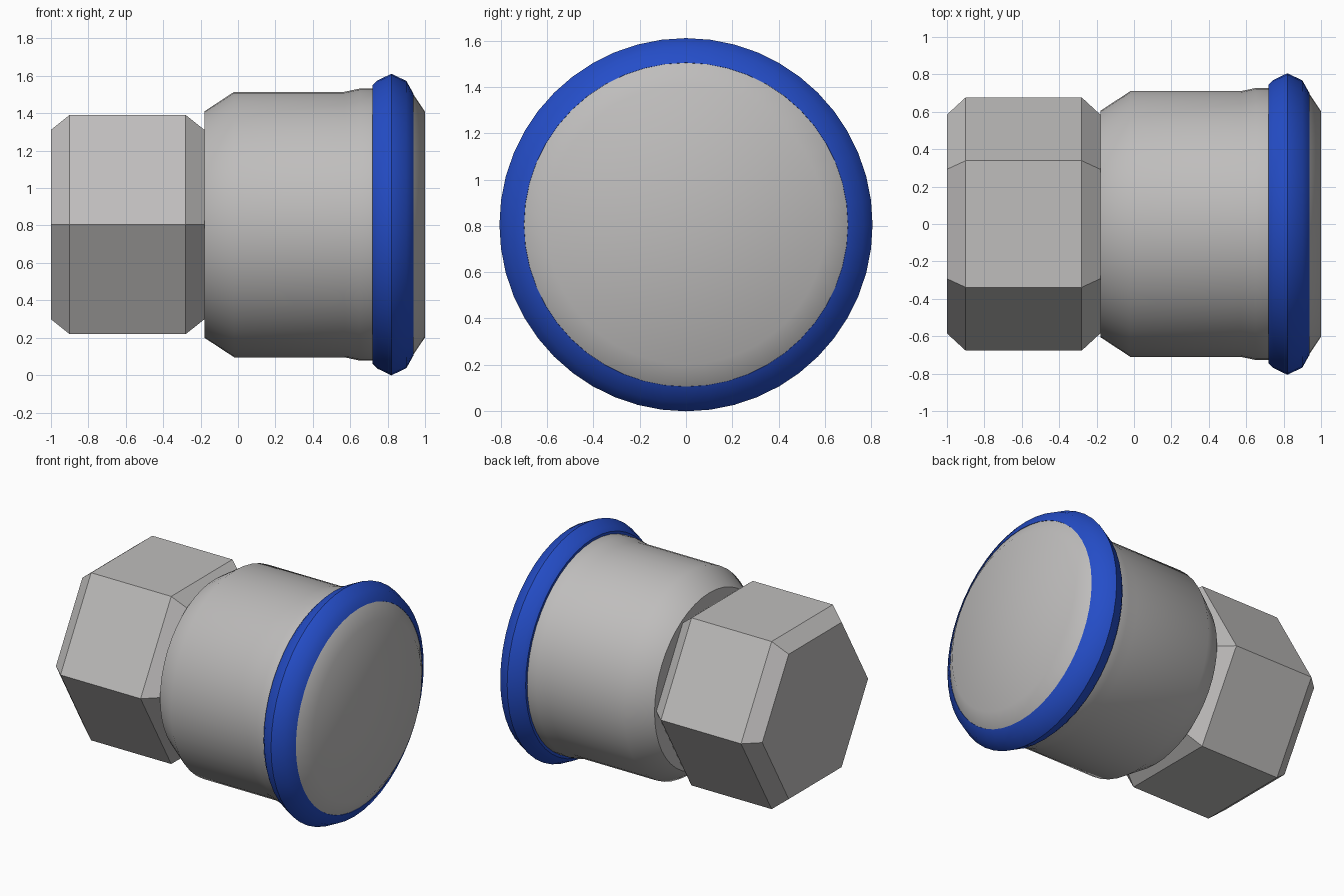
import bpy, bmesh, math

AXIS_Z = 0.805

cube = bpy.data.objects.get("Cube")
if cube:
    bpy.data.objects.remove(cube, do_unlink=True)


def material(name, rgb):
    mat = bpy.data.materials.new(name)
    mat.use_nodes = True
    mat.diffuse_color = (*rgb, 1)
    mat.node_tree.nodes["Principled BSDF"].inputs["Base Color"].default_value = (*rgb, 1)
    return mat


def lathe(name, profile, sides, mat, closed=False, smooth=True):
    """Revolve (x, radius) points about the x axis; open profiles get end caps."""
    bm = bmesh.new()
    rings = []
    for x, r in profile:
        angles = [2 * math.pi * i / sides for i in range(sides)]
        rings.append([bm.verts.new((x, r * math.cos(a), r * math.sin(a))) for a in angles])
    pairs = list(zip(rings, rings[1:]))
    if closed:
        pairs.append((rings[-1], rings[0]))
    else:
        bm.faces.new(rings[0])
        bm.faces.new(rings[-1])
    for a, b in pairs:
        for i in range(sides):
            j = (i + 1) % sides
            bm.faces.new((a[i], a[j], b[j], b[i]))
    bmesh.ops.recalc_face_normals(bm, faces=bm.faces)
    mesh = bpy.data.meshes.new(name)
    bm.to_mesh(mesh)
    bm.free()
    mesh.materials.append(mat)
    obj = bpy.data.objects.new(name, mesh)
    obj.location.z = AXIS_Z
    bpy.context.collection.objects.link(obj)
    if smooth:
        bpy.ops.object.select_all(action="DESELECT")
        obj.select_set(True)
        bpy.context.view_layer.objects.active = obj
        bpy.ops.object.shade_smooth_by_angle(angle=math.radians(40))
    return obj


steel = material("steel grey", (0.52, 0.51, 0.505))
blue = material("seal blue", (0.018, 0.075, 0.58))

# Hexagonal nut with chamfered ends, a corner pointing to each side
lathe("hex_nut", [(-1, 0.585), (-0.9, 0.677), (-0.28, 0.677), (-0.18, 0.585)],
      6, steel, smooth=False)

# Round sleeve with a sloped shoulder, slight flare and tapered end
lathe("sleeve", [(-0.18, 0.605), (-0.02, 0.71), (0.57, 0.71), (0.65, 0.727),
                 (0.74, 0.727), (0.935, 0.70), (1, 0.603)], 48, steel)

# Raised ring around the sleeve mouth
lathe("seal_ring", [(0.72, 0.69), (0.72, 0.745), (0.745, 0.77), (0.82, 0.806),
                    (0.9, 0.768), (0.938, 0.70), (0.9, 0.69)], 48, blue, closed=True)
